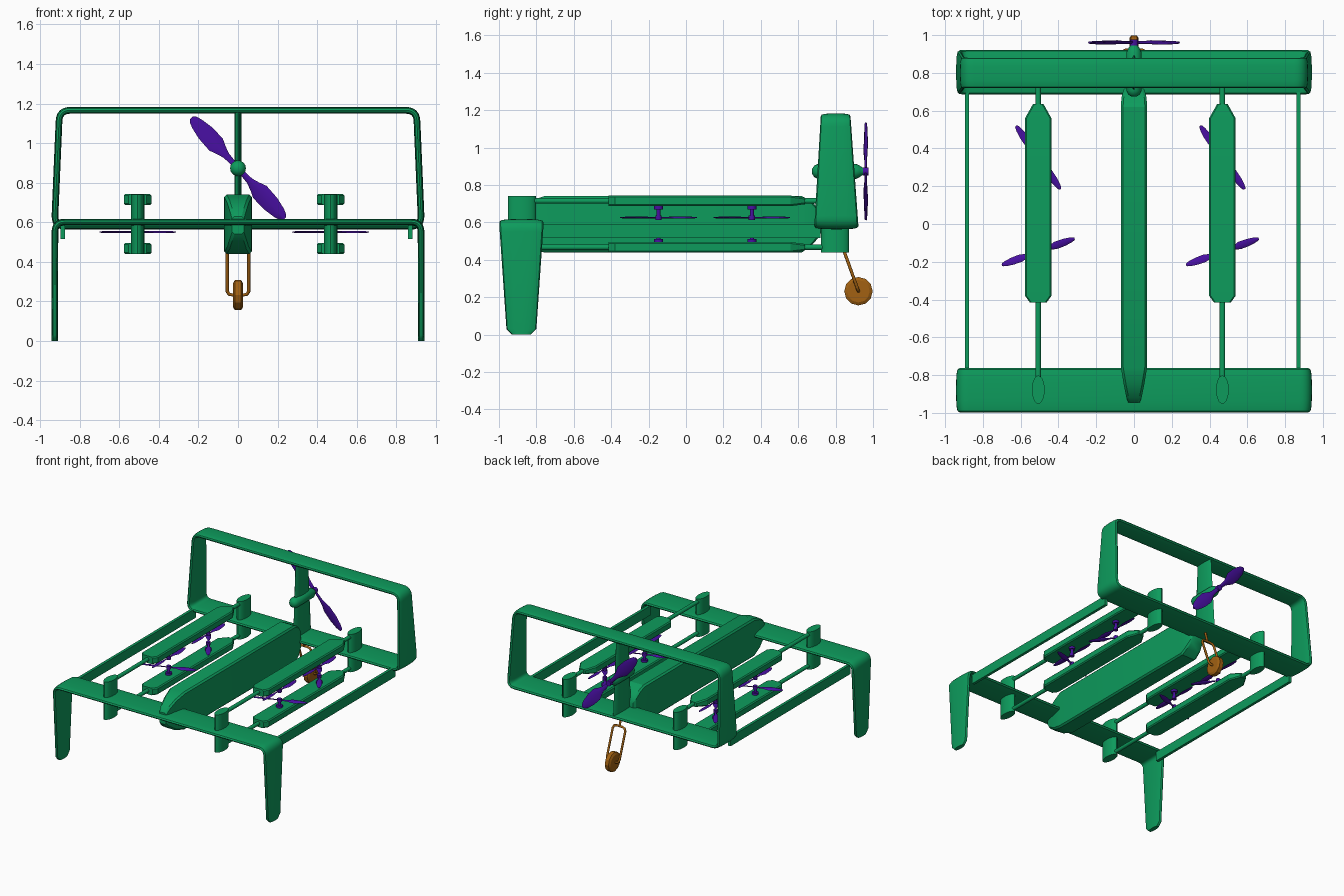
import bpy, bmesh, math
from mathutils import Matrix, Vector

if "Cube" in bpy.data.objects:
    bpy.data.objects.remove(bpy.data.objects["Cube"])


def material(name, rgb):
    m = bpy.data.materials.new(name)
    m.diffuse_color = (*rgb, 1)
    m.use_nodes = True
    m.node_tree.nodes["Principled BSDF"].inputs["Base Color"].default_value = m.diffuse_color
    return m


GREEN = material("airframe green", (0.004, 0.33, 0.108))
PURPLE = material("propeller purple", (0.065, 0.005, 0.36))
BROWN = material("wheel brown", (0.36, 0.12, 0.006))


def finish(bm, name, mat, angle=35):
    bmesh.ops.recalc_face_normals(bm, faces=bm.faces)
    me = bpy.data.meshes.new(name)
    bm.to_mesh(me)
    bm.free()
    ob = bpy.data.objects.new(name, me)
    bpy.context.collection.objects.link(ob)
    me.materials.append(mat)
    bpy.ops.object.select_all(action='DESELECT')
    ob.select_set(True)
    bpy.context.view_layer.objects.active = ob
    bpy.ops.object.shade_smooth_by_angle(angle=math.radians(angle))
    return ob


def loft(bm, rings, closed=False):
    """Skin a list of point rings; cap the ends unless closed."""
    vs = [[bm.verts.new(p) for p in r] for r in rings]
    n = len(vs[0])
    for a, b in zip(vs, vs[1:] + (vs[:1] if closed else [])):
        for i in range(n):
            j = (i + 1) % n
            bm.faces.new((a[i], a[j], b[j], b[i]))
    if not closed:
        bm.faces.new(vs[0])
        bm.faces.new(vs[-1])


def rod(bm, a, b, r, seg=12):
    a, b = Vector(a), Vector(b)
    d = b - a
    mat = Matrix.Translation((a + b) / 2) @ d.to_track_quat('Z', 'Y').to_matrix().to_4x4()
    bmesh.ops.create_cone(bm, cap_ends=True, segments=seg, radius1=r, radius2=r,
                          depth=d.length, matrix=mat)


def round_corner(p, prev, nxt, r, n=6):
    a = p + (prev - p).normalized() * r
    b = p + (nxt - p).normalized() * r
    return [a * (1 - t) ** 2 + p * 2 * t * (1 - t) + b * t * t
            for t in (i / n for i in range(n + 1))]


def wing_frame(name, path, chord, closed, thick=0.017):
    """Sweep a blunt lens section along an x-z path; chord(z) gives centre y and half chord."""
    rings, n = [], len(path)
    for i, p in enumerate(path):
        a = path[i - 1] if (i or closed) else p
        b = path[(i + 1) % n] if (i < n - 1 or closed) else p
        t = (b - a).normalized()
        cy, half = chord(p.y)
        ring = []
        for k in range(16):
            c, s = math.cos(k * math.pi / 8), math.sin(k * math.pi / 8)
            u = math.copysign(abs(c) ** 0.8, c) * half
            v = math.copysign(abs(s) ** 0.6, s) * thick
            ring.append((p.x - t.y * v, cy + u, p.y + t.x * v))
        rings.append(ring)
    bm = bmesh.new()
    loft(bm, rings, closed)
    finish(bm, name, GREEN, 40)


# Front wing with its two tapered legs
L, R = Vector((-0.925, 0.601)), Vector((0.925, 0.601))
FL, FR = Vector((-0.926, 0)), Vector((0.926, 0))
tip = [Vector((-0.926, 0.012)), Vector((-0.926, 0.03))]
path = [FL] + tip + round_corner(L, FL, R, 0.05) + round_corner(R, L, FR, 0.05)
path += [Vector((-p.x, p.y)) for p in reversed(tip)] + [FR]


def front_chord(z):
    half = 0.08 + 0.038 * min(1, max(0, z - 0.03) / 0.55)
    return -0.88, half - 0.03 * max(0, 1 - z / 0.03)


wing_frame("front_wing_and_legs", path, front_chord, False)

# Rear closed box wing
corners = [Vector(c) for c in ((-0.927, 0.58), (0.927, 0.58), (0.902, 1.166), (-0.902, 1.166))]
path = []
for i, c in enumerate(corners):
    path += round_corner(c, corners[i - 1], corners[(i + 1) % 4], 0.055)


def rear_chord(z):
    t = min(1, max(0, (z - 0.58) / 0.58))
    return 0.804 - 0.004 * t, 0.118 - 0.038 * t


wing_frame("rear_box_wing", path, rear_chord, True)

# Centre fin under the top wing
bm = bmesh.new()
rings = []
for z in (0.58, 1.16):
    cy, h = rear_chord(z)
    rings.append([(0.018 * math.sin(k * math.pi / 6), cy + h * 0.95 * math.cos(k * math.pi / 6), z)
                  for k in range(12)])
loft(bm, rings)
finish(bm, "centre_fin", GREEN)


def chamfered_body(name, sections, cx=0.0, ch=0.012):
    """Loft chamfered boxes given as (y, half width, bottom z, top z)."""
    rings = []
    for y, w, lo, hi in sections:
        c = min(ch, w * 0.4)
        rings.append([(cx + x, y, z) for x, z in (
            (w - c, lo), (w, lo + c), (w, hi - c), (w - c, hi),
            (c - w, hi), (-w, hi - c), (-w, lo + c), (c - w, lo))])
    bm = bmesh.new()
    loft(bm, rings)
    finish(bm, name, GREEN, 25)


# Fuselage
chamfered_body("fuselage", [
    (-0.945, 0.03, 0.54, 0.63), (-0.92, 0.04, 0.51, 0.665), (-0.85, 0.054, 0.465, 0.71),
    (-0.76, 0.069, 0.44, 0.74), (0.62, 0.07, 0.44, 0.74), (0.67, 0.066, 0.475, 0.715),
    (0.71, 0.056, 0.52, 0.67), (0.725, 0.04, 0.55, 0.64)])

# Side rails joining the wings
for side, x in (("left", -0.885), ("right", 0.87)):
    bm = bmesh.new()
    bmesh.ops.create_cube(bm, size=1, matrix=Matrix.Translation((x, -0.035, 0.553))
                          @ Matrix.Diagonal((0.022, 1.51, 0.075, 1)))
    finish(bm, side + "_rail", GREEN)


def propeller(name, mat, radius, width, hub):
    """Two-bladed propeller about local z."""
    bm = bmesh.new()
    stations = ((0.06, .28), (.25, .38), (.36, .65), (.47, 1), (.7, .95), (.88, .7), (.97, .45), (1, .2))
    for sgn in (1, -1):
        rings = []
        for f, w in stations:
            pitch = math.radians(18 - 10 * f)
            ring = []
            for k in range(8):
                u = math.cos(k * math.pi / 4) * w * width
                v = math.sin(k * math.pi / 4) * radius * 0.018
                ring.append((sgn * f * radius,
                             sgn * (u * math.cos(pitch) - v * math.sin(pitch)),
                             u * math.sin(pitch) + v * math.cos(pitch)))
            rings.append(ring)
        loft(bm, rings)
    rod(bm, (0, 0, -hub * 0.7), (0, 0, hub * 0.7), hub)
    bm.transform(mat)
    finish(bm, name, PURPLE)


# Twin lift booms: pylons, rods, pods and rotors
for side, bx in (("left", -0.507), ("right", 0.468)):
    for end, y in (("front", -0.877), ("rear", 0.797)):
        bm = bmesh.new()
        bmesh.ops.create_cone(bm, cap_ends=True, segments=20, radius1=1, radius2=1, depth=0.3,
                              matrix=Matrix.Translation((bx, y, 0.59)) @ Matrix.Diagonal((0.034, 0.075, 1, 1)))
        finish(bm, f"{side}_{end}_pylon", GREEN)
    for level, zc, inward in (("upper", 0.715, -1), ("lower", 0.467, 1)):
        bm = bmesh.new()
        rod(bm, (bx, -0.85, zc), (bx, 0.78, zc), 0.015)
        finish(bm, f"{side}_{level}_rod", GREEN)
        lo, hi = zc - 0.028, zc + 0.028
        chamfered_body(f"{side}_{level}_pod", [
            (-0.415, 0.045, lo, hi), (-0.38, 0.07, lo, hi),
            (0.56, 0.07, lo, hi), (0.635, 0.028, lo + 0.01, hi - 0.01)], bx, 0.008)
        # rotors facing the gap between the pods
        zr = 0.626 if inward < 0 else 0.551
        for pos, y, ang in (("front", -0.147, 20), ("rear", 0.352, -55)):
            a = 90 if inward < 0 else ang
            propeller(f"{side}_{level}_{pos}_rotor",
                      Matrix.Translation((bx, y, zr)) @ Matrix.Rotation(math.radians(a), 4, 'Z'),
                      0.205, 0.021, 0.017)
            bm = bmesh.new()
            z0 = zc - 0.02 * -inward
            rod(bm, (bx, y, z0), (bx, y, zr), 0.011)
            rod(bm, (bx, y, z0), (bx, y, zc + inward * 0.045), 0.024)
            finish(bm, f"{side}_{level}_{pos}_rotor_shaft", PURPLE)

# Pusher motor and propeller
bm = bmesh.new()
rings = [[(r * math.cos(k * math.pi / 8), y, 0.873 + r * math.sin(k * math.pi / 8)) for k in range(16)]
         for y, r in ((0.675, 0.014), (0.685, 0.03), (0.705, 0.04), (0.91, 0.04),
                      (0.93, 0.03), (0.95, 0.016), (0.972, 0.016))]
loft(bm, rings)
finish(bm, "pusher_motor", GREEN)
propeller("pusher_propeller", Matrix.Translation((0, 0.961, 0.873)) @ Matrix.Rotation(math.pi / 2, 4, 'X')
          @ Matrix.Rotation(math.radians(-47.3), 4, 'Z'), 0.347, 0.047, 0.022)

# Tail wheel and its fork
bm = bmesh.new()
rings = [[(x, 0.922 + r * math.cos(k * math.pi / 6), 0.232 + r * math.sin(k * math.pi / 6))
          for k in range(12)] for x, r in ((-0.025, 0.06), (-0.016, 0.076), (0.016, 0.076), (0.025, 0.06))]
loft(bm, rings)
finish(bm, "tail_wheel", BROWN, 25)

cu = bpy.data.curves.new("wheel_fork", 'CURVE')
cu.dimensions = '3D'
cu.bevel_depth, cu.bevel_resolution = 0.009, 1
half = [(0.02, 0.922, 0.232), (0.045, 0.92, 0.236), (0.055, 0.915, 0.252),
        (0.055, 0.842, 0.455), (0.045, 0.836, 0.475), (0.02, 0.834, 0.48)]
for pts in (half + [(-x, y, z) for x, y, z in reversed(half)],
            [(0, 0.834, 0.48), (0, 0.808, 0.575)]):
    sp = cu.splines.new('POLY')
    sp.points.add(len(pts) - 1)
    for q, p in zip(sp.points, pts):
        q.co = (*p, 1)
    sp.use_cyclic_u = len(pts) > 2
cu.materials.append(BROWN)
bpy.context.collection.objects.link(bpy.data.objects.new("wheel_fork", cu))
